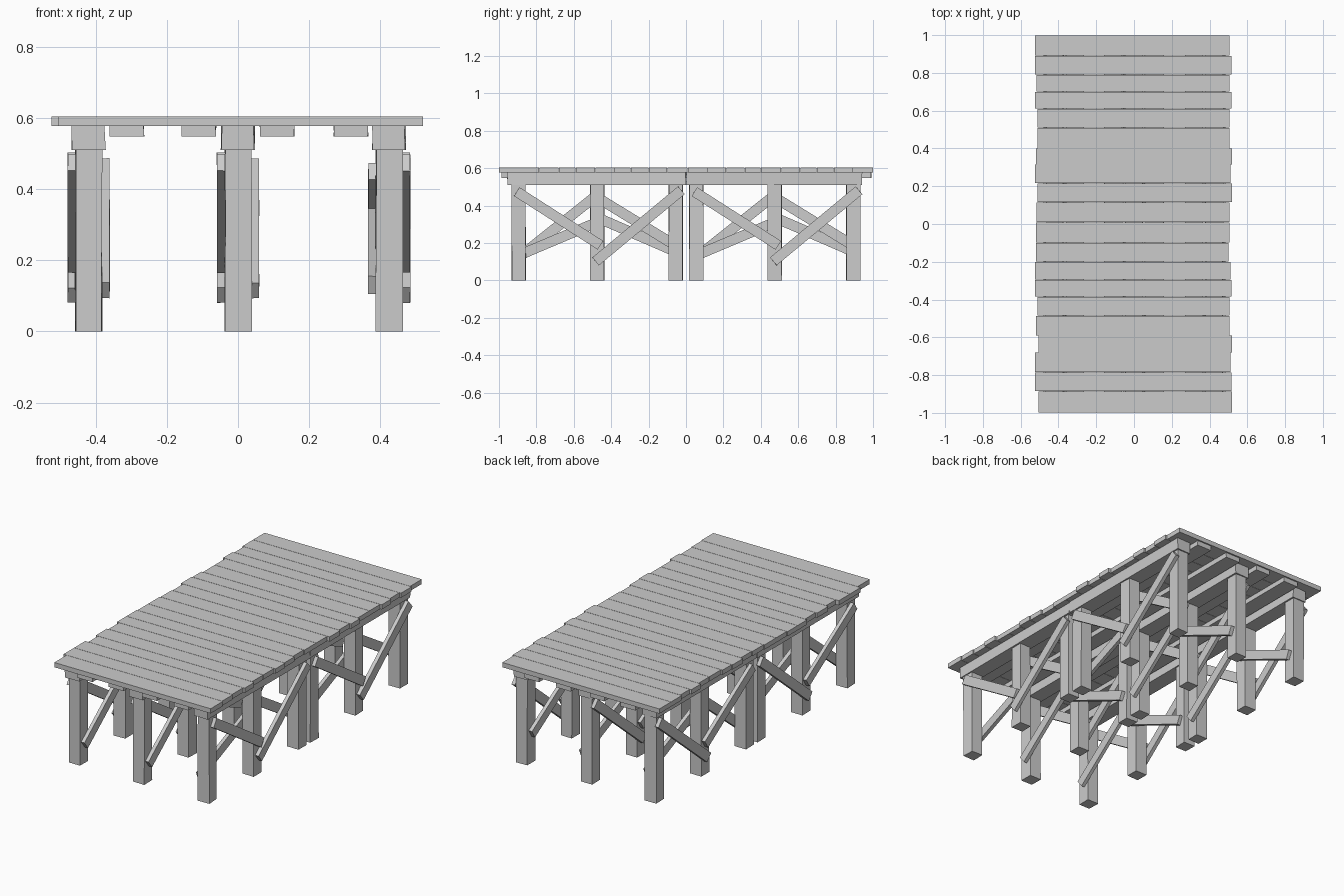
import bpy, math, random
from mathutils import Matrix, Vector

random.seed(4)


def box(name, lo, hi, jit=0.0, bevel=0.0):
    """Box between two corners, with optional hand-cut irregularity."""
    mesh = bpy.data.meshes.new(name)
    v = [Vector((x, y, z)) for x in (lo[0], hi[0]) for y in (lo[1], hi[1]) for z in (lo[2], hi[2])]
    for p in v:
        p.x += random.uniform(-jit, jit)
        p.y += random.uniform(-jit, jit)
    f = [(0, 1, 3, 2), (4, 6, 7, 5), (0, 4, 5, 1), (2, 3, 7, 6), (0, 2, 6, 4), (1, 5, 7, 3)]
    mesh.from_pydata(v, [], f)
    ob = bpy.data.objects.new(name, mesh)
    bpy.context.collection.objects.link(ob)
    return ob


def brace(x, y0, z0, y1, z1, width=0.055, thick=0.022):
    """Diagonal plank in a plane of constant x."""
    a, b = Vector((x, y0, z0)), Vector((x, y1, z1))
    length = (b - a).length
    ob = box("cross_brace", (-thick / 2, -length / 2, -width / 2), (thick / 2, length / 2, width / 2), 0.001)
    ang = math.atan2(z1 - z0, y1 - y0)
    ob.data.transform(Matrix.Translation((a + b) / 2) @ Matrix.Rotation(ang, 4, 'X'))


# Deck planks with uneven ends
edges = [-1, -0.885, -0.785, -0.68, -0.59, -0.485, -0.385, -0.295, -0.2, -0.1, 0.01,
         0.115, 0.215, 0.315, 0.4, 0.51, 0.61, 0.7, 0.79, 0.89, 1]
left = [0.505, 0.525, 0.525, 0.505, 0.52, 0.51, 0.525, 0.525, 0.52, 0.52,
        0.515, 0.51, 0.525, 0.52, 0.51, 0.51, 0.525, 0.515, 0.525, 0.525]
right = [0.52, 0.515, 0.51, 0.52, 0.505, 0.505, 0.515, 0.51, 0.5, 0.505,
         0.505, 0.52, 0.51, 0.52, 0.505, 0.505, 0.515, 0.505, 0.515, 0.505]
for i in range(20):
    box("deck_plank", (-left[i], edges[i] + 0.001, 0.577), (right[i], edges[i + 1] - 0.001, 0.605))

# Two identical trestle sections, each with three rows of three posts
rows = [(-0.42, -1), (0.0, -1), (0.425, 1)]
for cy in (-0.475, 0.475):
    for x in (-0.3125, -0.11, 0.11, 0.3175):
        e = 0.515 if cy > 0 else 0.51
        lo, hi = (cy - e, 0) if cy < 0 else (0, cy + e)
        box("thin_stringer", (x - 0.048, lo, 0.548), (x + 0.048, hi, 0.577), 0.001)
    for x, side in rows:
        lo, hi = (-0.955, -0.002) if cy < 0 else (0.002, 0.94)
        box("main_beam", (x - 0.046, lo, 0.51), (x + 0.046, hi, 0.577), 0.003)
        for dy in (-0.42, 0, 0.42):
            box("post", (x - 0.037, cy + dy - 0.037, 0), (x + 0.037, cy + dy + 0.037, 0.512), 0.002)
        # V braces on one face, inverted V on the opposite face
        xv, xi = x + side * 0.048, x - side * 0.048
        brace(xv, cy - 0.43, 0.475, cy + 0.018, 0.188)
        brace(xv, cy + 0.45, 0.482, cy - 0.008, 0.102)
        if side > 0:
            brace(xi, cy - 0.43, 0.13, cy + 0.02, 0.32)
            brace(xi, cy - 0.01, 0.45, cy + 0.43, 0.18)
        else:
            brace(xi, cy - 0.43, 0.115, cy + 0.01, 0.465)
            brace(xi, cy - 0.02, 0.345, cy + 0.43, 0.15)
